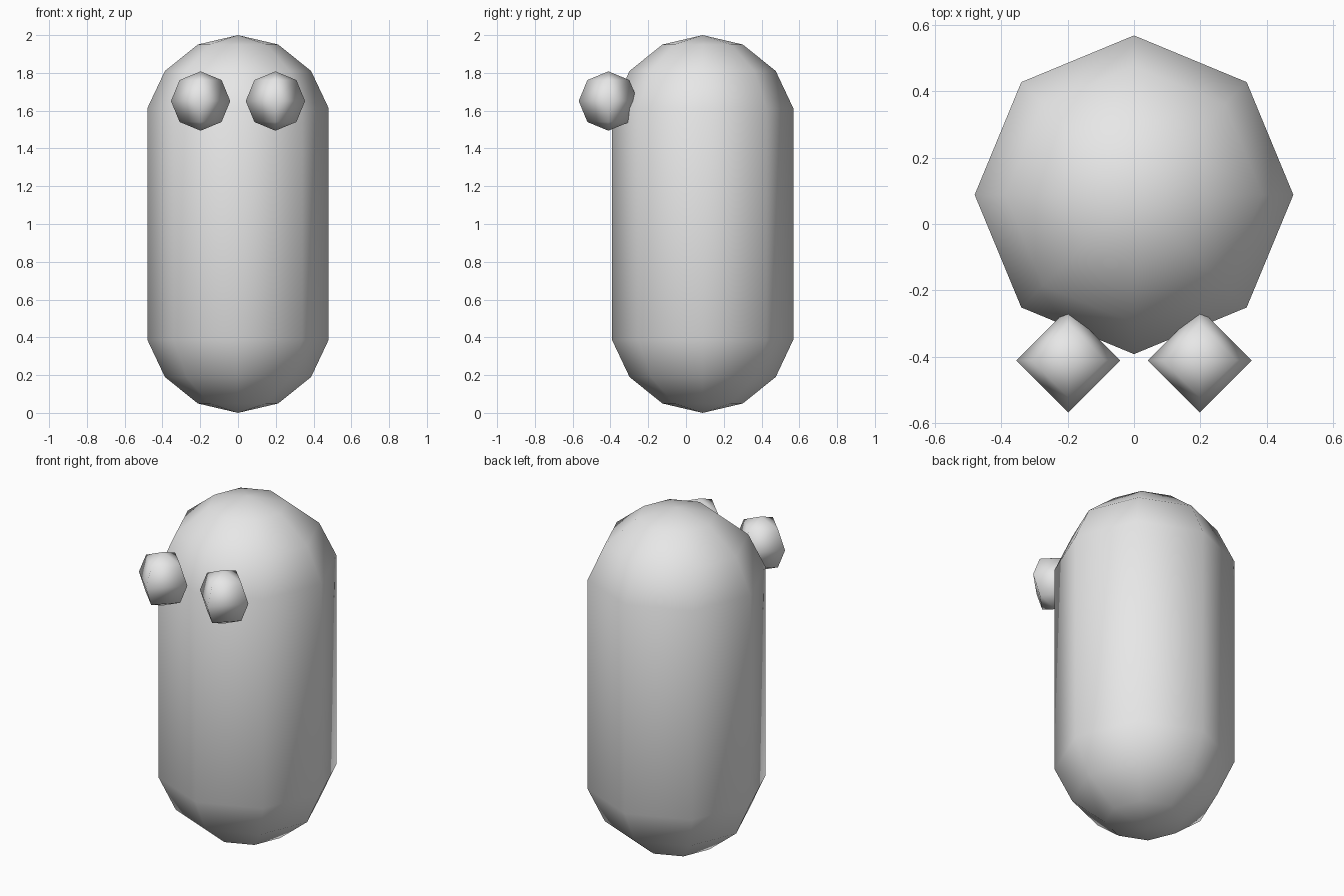
import bpy, bmesh, math

if "Cube" in bpy.data.objects:
    bpy.data.objects.remove(bpy.data.objects["Cube"])

grey = bpy.data.materials.new("light grey")
grey.diffuse_color = (0.8, 0.8, 0.8, 1)
grey.use_nodes = True
grey.node_tree.nodes["Principled BSDF"].inputs["Base Color"].default_value = grey.diffuse_color


def lathe(name, profile, sides, location):
    """Closed solid of revolution: profile runs pole to pole as (radius, z)."""
    bm = bmesh.new()
    bottom = bm.verts.new((0, 0, profile[0][1]))
    top = bm.verts.new((0, 0, profile[-1][1]))
    rings = [[bm.verts.new((r * math.cos(math.tau * i / sides),
                            r * math.sin(math.tau * i / sides), z))
              for i in range(sides)] for r, z in profile[1:-1]]
    for i in range(sides):
        j = (i + 1) % sides
        bm.faces.new((bottom, rings[0][j], rings[0][i]))
        bm.faces.new((top, rings[-1][i], rings[-1][j]))
        for a, b in zip(rings, rings[1:]):
            bm.faces.new((a[i], a[j], b[j], b[i]))
    for f in bm.faces:
        f.smooth = True
    mesh = bpy.data.meshes.new(name)
    bm.to_mesh(mesh)
    bm.free()
    mesh.materials.append(grey)
    obj = bpy.data.objects.new(name, mesh)
    obj.location = location
    bpy.context.collection.objects.link(obj)
    return obj


# Eight-sided capsule body, the same rounded cap at both ends
cap = [(0, 0), (0.213, 0.05), (0.387, 0.19), (0.48, 0.387)]
lathe("body", cap + [(r, 2 - z) for r, z in reversed(cap)], 8, (0, 0.088, 0))

# Four-sided faceted eyes, sunk into the front of the body
R = 0.157
ball = [(R * math.sin(math.pi * k / 4), -R * math.cos(math.pi * k / 4))
        for k in range(5)]
for side, x in (("left", 0.198), ("right", -0.198)):
    lathe(side + "_eye", ball, 4, (x, -0.411, 1.651))
